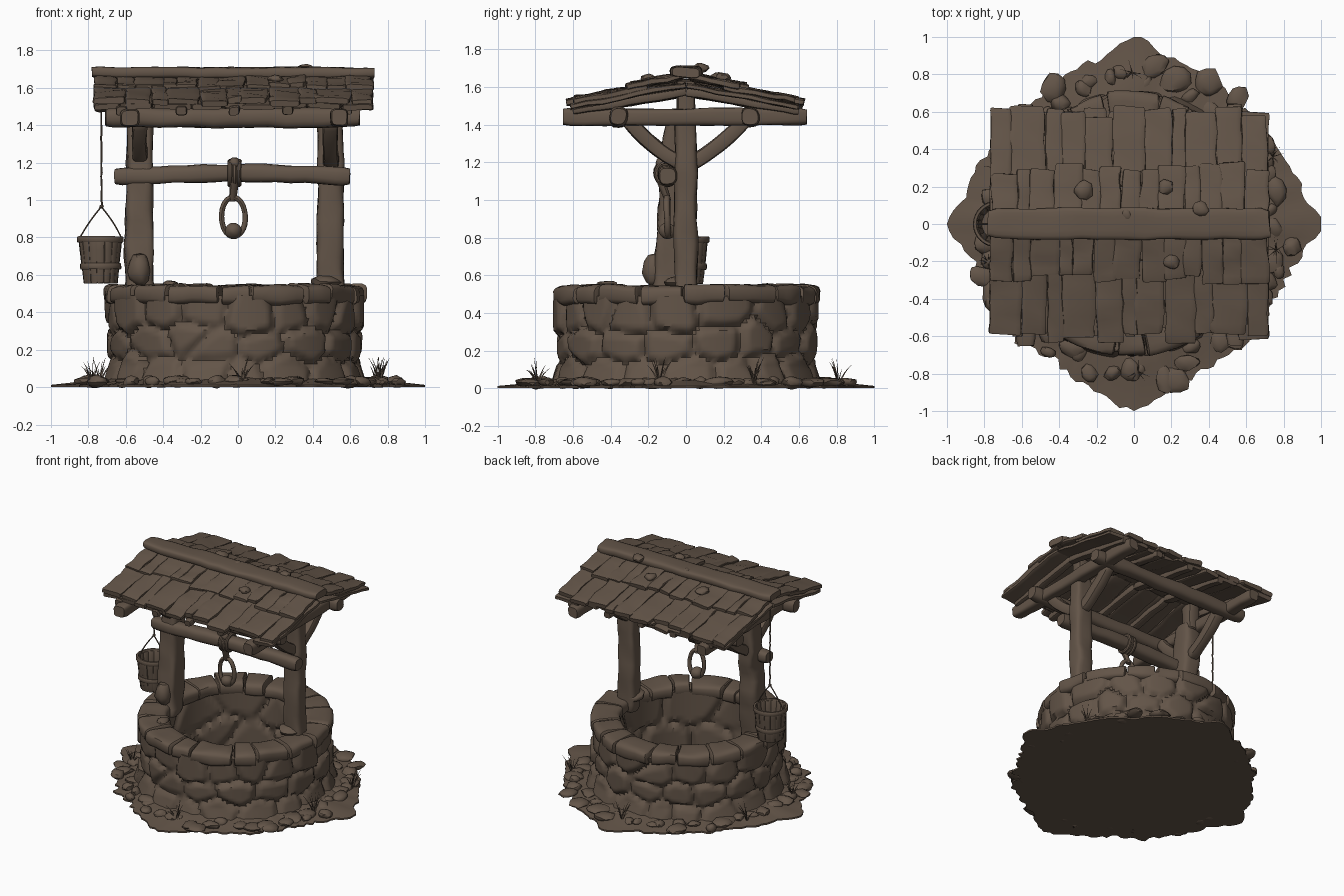
import bpy, bmesh, math, random
from mathutils import Vector, Matrix, noise

if "Cube" in bpy.data.objects:
    bpy.data.objects.remove(bpy.data.objects["Cube"])

random.seed(7)
R = random.uniform
TAU = math.tau

mat = bpy.data.materials.new("weathered brown")
mat.diffuse_color = (0.125, 0.09, 0.065, 1)
mat.use_nodes = True
mat.node_tree.nodes["Principled BSDF"].inputs["Base Color"].default_value = mat.diffuse_color


def finish(name, bm, angle=40):
    bmesh.ops.recalc_face_normals(bm, faces=bm.faces)
    me = bpy.data.meshes.new(name)
    bm.to_mesh(me)
    bm.free()
    me.materials.append(mat)
    me.shade_smooth()
    me.set_sharp_from_angle(angle=math.radians(angle))
    bpy.context.collection.objects.link(bpy.data.objects.new(name, me))


def line(a, b, bow=(0, 0, 0)):
    a, b, bow = Vector(a), Vector(b), Vector(bow)
    return lambda t: a.lerp(b, t) + bow * math.sin(math.pi * t)


def loft(bm, path, w, h, up=(0, 0, 1), sides=12, steps=8, rough=0.01, power=4, end=0.85, taper=1, freq=7):
    """Sweep a rounded-box section along a path, with carved roughness."""
    up, off = Vector(up), Vector((R(0, 50), R(0, 50), R(0, 50)))
    ts = [0, 0.03] + [i / steps for i in range(1, steps)] + [0.97, 1]
    rings = []
    for k, t in enumerate(ts):
        p = path(t)
        tan = (path(t + 0.01) - path(t - 0.01)).normalized()
        a = tan.cross(up).normalized()
        b = a.cross(tan)
        s = (end if k in (0, len(ts) - 1) else 1) * (1 + (taper - 1) * t)
        ring = []
        for i in range(sides):
            q = TAU * (i + 0.5) / sides
            c, d = math.cos(q), math.sin(q)
            x = math.copysign(abs(c) ** (2 / power), c) * w / 2 * s
            y = math.copysign(abs(d) ** (2 / power), d) * h / 2 * s
            v = p + a * x + b * y
            ring.append(bm.verts.new(v + noise.noise_vector(v * freq + off) * rough))
        rings.append(ring)
    for r0, r1 in zip(rings, rings[1:]):
        for i in range(sides):
            j = (i + 1) % sides
            bm.faces.new((r0[i], r0[j], r1[j], r1[i]))
    bm.faces.new(rings[0])
    bm.faces.new(rings[-1])


def single(name, *args, **kw):
    bm = bmesh.new()
    loft(bm, *args, **kw)
    finish(name, bm)


def stone(bm, c, size, rough=0.3, sub=2):
    m = Matrix.Translation(c) @ Matrix.Rotation(R(0, TAU), 4, 'Z') @ Matrix.Diagonal((*size, 1))
    off = Vector((R(0, 50), R(0, 50), R(0, 50)))
    for v in bmesh.ops.create_icosphere(bm, subdivisions=sub, radius=1)['verts']:
        v.co = m @ (v.co + noise.noise_vector(v.co * 1.2 + off) * rough)


# Ground: ragged flat disc, gently mounded towards the wall
bm = bmesh.new()
N = 160
prof = [(0, 0), (1, 0), (1, 0.012), (0.9, 0.022), (0.8, 0.04), (0.7, 0.05), (0.4, 0.03), (0, 0.03)]
rows = []
for f, z in prof:
    row = []
    for i in range(N):
        q = TAU * i / N
        n = noise.noise(Vector((math.cos(q) * 5, math.sin(q) * 5, 3)))
        n2 = abs(noise.noise(Vector((math.cos(q) * 11, math.sin(q) * 11, 8))))
        rad = min(1, 0.90 + 0.03 * math.cos(4 * q) + 0.10 * max(0, math.cos(4 * q)) ** 12 + 0.05 * n - 0.08 * n2)
        bump = 0.012 * noise.noise(Vector((math.cos(q) * f * 9, math.sin(q) * f * 9, 1))) if z > 0.015 else 0
        row.append(bm.verts.new((rad * f * math.cos(q), rad * f * math.sin(q), z + bump)))
    rows.append(row)
for a, b in zip(rows, rows[1:]):
    for i in range(N):
        j = (i + 1) % N
        bm.faces.new((a[i], a[j], b[j], b[i]))
bmesh.ops.remove_doubles(bm, verts=rows[0], dist=1e-5)
bmesh.ops.remove_doubles(bm, verts=[v for v in rows[-1] if v.is_valid], dist=0.02)
finish("ground_patch", bm, 50)

# Loose flat stones round the foot
bm = bmesh.new()
for i in range(58):
    q = TAU * i / 58 + R(-0.05, 0.05)
    r = R(0.72, 0.87)
    s = R(0.04, 0.085)
    stone(bm, (r * math.cos(q), r * math.sin(q), 0.03), (s, s * R(0.6, 1), R(0.018, 0.035)))
finish("loose_stones", bm)


# Masonry wall: cellular bulging stones outside and in
def seeds(rows, count, height):
    return [(TAU * (i + 0.5 * (k % 2) + R(-0.3, 0.3)) / count, height * (k + 0.5 + R(-0.25, 0.25)) / rows, R(-1, 1))
            for k in range(rows) for i in range(count)]


def bulge(q, z, cells, rad):
    best = second = 9
    lift = 0
    for cq, cz, cl in cells:
        dq = abs(q - cq) % TAU
        d = math.hypot(min(dq, TAU - dq) * rad, (z - cz) * 1.5)
        if d < best:
            best, second, lift = d, best, cl
        elif d < second:
            second = d
    return min(1, (second - best) / 0.075) ** 0.55 * (0.042 + 0.012 * lift)


bm = bmesh.new()
outer, inner = seeds(3, 17, 0.47), seeds(2, 10, 0.47)
N, rows = 240, []
for k in range(25):
    z = 0.49 * k / 24
    base = 0.64 + 0.04 * max(0, 1 - z / 0.12)
    rows.append([(base + bulge(TAU * i / N, z, outer, 0.69), z) for i in range(N)])
for k in range(15):
    z = 0.49 * (1 - k / 14)
    rows.append([(0.54 - bulge(TAU * i / N, z, inner, 0.5), z) for i in range(N)])
rows = [[bm.verts.new((-0.02 + r * math.cos(TAU * i / N), 1.02 * r * math.sin(TAU * i / N), z))
         for i, (r, z) in enumerate(row)] for row in rows]
for a, b in zip(rows, rows[1:] + rows[:1]):
    for i in range(N):
        j = (i + 1) % N
        bm.faces.new((a[i], a[j], b[j], b[i]))
finish("stone_wall", bm, 45)

# Rim: ring of rounded cap stones
bm = bmesh.new()
cuts = [TAU * (i + R(-0.2, 0.2)) / 18 for i in range(18)]
for i in range(18):
    q0, q1 = cuts[i] + 0.008, (cuts[i + 1] if i < 17 else cuts[0] + TAU) - 0.008
    r, z = 0.59 + R(-0.008, 0.008), 0.495 + R(-0.006, 0.006)
    loft(bm, lambda t: Vector((-0.02 + r * math.cos(q0 + (q1 - q0) * t), 1.02 * r * math.sin(q0 + (q1 - q0) * t), z)),
         0.215, 0.105, sides=16, steps=6, rough=0.014, end=0.86)
finish("rim_stones", bm)

# Posts, standing on the rim
single("left_post", line((-0.525, -0.10, 0.45), (-0.525, -0.03, 1.45)), 0.155, 0.17, up=(0, 1, 0),
       sides=20, steps=16, rough=0.022, taper=0.9)
single("right_post", line((0.495, 0, 0.45), (0.495, 0, 1.45)), 0.145, 0.12, up=(0, 1, 0),
       sides=20, steps=16, rough=0.014)
bm = bmesh.new()
stone(bm, (-0.53, -0.17, 0.62), (0.06, 0.06, 0.09))
stone(bm, (0.47, -0.03, 0.56), (0.09, 0.08, 0.04))
stone(bm, (-0.36, -0.42, 0.55), (0.06, 0.04, 0.02))
finish("post_footing_stones", bm)

# Crossbar with rope wraps, link, ring and ball
single("crossbar", line((-0.66, -0.1, 1.125), (0.6, -0.1, 1.125), (0, 0, 0.02)), 0.1, 0.095, sides=14, steps=16,
       rough=0.012, power=2.8)
bm = bmesh.new()


def loop(c, ax, ra, az, rb):
    c, ax, az = Vector(c), Vector(ax), Vector(az)
    return lambda t: c + ax * ra * math.cos(TAU * t) + az * rb * math.sin(TAU * t)


for x in (-0.045, -0.02, 0.005):
    loft(bm, loop((x, -0.1, 1.145), (0, 1, 0), 0.058, (0, 0, 1), 0.062), 0.028, 0.028, up=(1, 0, 0), sides=8,
         steps=20, rough=0.006, power=2, end=1)
stone(bm, (-0.02, -0.13, 1.2), (0.03, 0.03, 0.03))
loft(bm, line((-0.015, -0.14, 1.15), (-0.025, -0.1, 0.99)), 0.06, 0.05, up=(0, 1, 0), sides=10, rough=0.012, power=2, taper=0.65)
finish("rope_wrap", bm)
single("hanging_ring", loop((-0.025, -0.1, 0.91), (1, 0, 0), 0.065, (0, 0, 1), 0.105), 0.03, 0.034, up=(0, 1, 0),
       sides=10, steps=32, rough=0.005, power=2, end=1)
bm = bmesh.new()
stone(bm, (-0.025, -0.1, 0.835), (0.046, 0.046, 0.042), 0.08, 3)
finish("ring_ball", bm)

# Roof frame: tie beams, braces, rafters, king posts, purlins
bm = bmesh.new()
for x, px in ((-0.58, -0.525), (0.54, 0.495)):
    loft(bm, line((x, -0.65, 1.44), (x, 0.64, 1.44)), 0.095, 0.09, sides=16, steps=12, rough=0.01)
    loft(bm, line((px, 0, 1.4), (px, 0, 1.64)), 0.1, 0.1, up=(0, 1, 0), rough=0.006)
    for s in (-1, 1):
        loft(bm, line((px, s * 0.02, 1.19), (px, s * 0.31, 1.43), (0, s * 0.015, -0.015)), 0.08, 0.08,
             up=(1, 0, 0), rough=0.008)
for x in (-0.62, -0.3, -0.02, 0.27, 0.58):
    for s in (-1, 1):
        loft(bm, line((x, 0, 1.575), (x, s * 0.6, 1.475)), 0.06, 0.05, rough=0.008)
finish("roof_frame", bm)
for name, y in (("front_purlin", -0.36), ("back_purlin", 0.34)):
    single(name, line((-0.71, y, 1.44), (0.65, y, 1.44)), 0.1, 0.1, sides=14, steps=14, rough=0.012, power=2.6)

# Roof boards: base layer, ragged eave row, ragged top row
for side, s in (("front", -1), ("back", 1)):
    bm = bmesh.new()
    for y0, y1, z, th, n in ((0, 0.59, 1.608, 0.03, 9), (0.2, 0.61, 1.638, 0.034, 11), (0.02, 0.3, 1.657, 0.034, 13)):
        xs = [-0.765 + 1.48 * (i + (R(-0.25, 0.25) if 0 < i < n else 0)) / n for i in range(n + 1)]
        for a, b in zip(xs, xs[1:]):
            e, x, dz, sk = y1 + R(-0.04, 0.025), (a + b) / 2, R(-0.006, 0.008), R(-0.012, 0.012)
            loft(bm, line((x, s * y0, z + dz - 0.19 * y0), (x + sk, s * e, z + dz - 0.19 * e)), b - a + 0.004, th,
                 steps=7, rough=0.013, power=6, end=0.93, freq=10)
    finish(side + "_roof_boards", bm, 35)
single("ridge_beam", line((-0.78, 0, 1.68), (0.725, 0, 1.68)), 0.165, 0.06, sides=16, steps=18, rough=0.012)
bm = bmesh.new()
for p, r in (((0.36, 0.08, 1.70), 0.045), ((-0.04, 0.05, 1.70), 0.03), ((-0.27, 0.18, 1.65), 0.05),
             ((0.17, 0.2, 1.65), 0.04), ((0.2, -0.2, 1.645), 0.04)):
    stone(bm, p, (r, r, r * 0.6))
finish("roof_pebbles", bm)

# Bucket: staves, bands, floor, handle and rope
bx, n = -0.735, 16
bm = bmesh.new()
for i in range(n):
    q = TAU * i / n
    d = Vector((math.cos(q), math.sin(q), 0))
    loft(bm, line(Vector((bx, 0, 0.555)) + d * 0.083, Vector((bx, 0, 0.8 + R(-0.008, 0.008))) + d * 0.108),
         0.035, 0.017, up=d, sides=8, steps=4, rough=0.003, taper=1.28)
bmesh.ops.create_cone(bm, cap_ends=True, segments=20, radius1=0.082, radius2=0.084, depth=0.02,
                      matrix=Matrix.Translation((bx, 0, 0.575)))
finish("bucket_staves", bm)
bm = bmesh.new()
for z, r, h in ((0.79, 0.114, 0.034), (0.645, 0.1, 0.034)):
    loft(bm, loop((bx, 0, z), (1, 0, 0), r, (0, 1, 0), r), 0.022, h, sides=8, steps=32, rough=0.004, end=1)
finish("bucket_bands", bm)
bm = bmesh.new()
for s in (-1, 1):
    loft(bm, line((bx + s * 0.115, 0, 0.79), (bx + 0.005, 0, 0.965), (s * 0.008, 0, 0)), 0.009, 0.009, up=(0, 1, 0),
         sides=6, rough=0.002, power=2)
loft(bm, line((bx + 0.005, 0, 0.955), (bx + 0.005, 0, 1.6)), 0.011, 0.011, up=(0, 1, 0), sides=6, steps=30,
     rough=0.004, power=2, freq=40)
stone(bm, (bx + 0.005, 0, 0.965), (0.014, 0.014, 0.012), 0.1, 1)
finish("bucket_handle_and_rope", bm)

# Grass tufts
bm = bmesh.new()
for x, y in ((-0.01, 0.81), (0.02, -0.79), (0.76, -0.14), (-0.78, -0.2), (0.74, 0.36), (-0.74, 0.3)):
    for i in range(11):
        q, l = R(0, TAU), R(0.03, 0.08)
        loft(bm, line((x, y, 0.02), (x + l * math.cos(q), y + l * math.sin(q), R(0.09, 0.17)), (0, 0, 0.012)), 0.014,
             0.006, up=(math.sin(q), -math.cos(q), 0), sides=4, steps=4, rough=0, power=2, end=1, taper=0.08)
finish("grass_tufts", bm)
